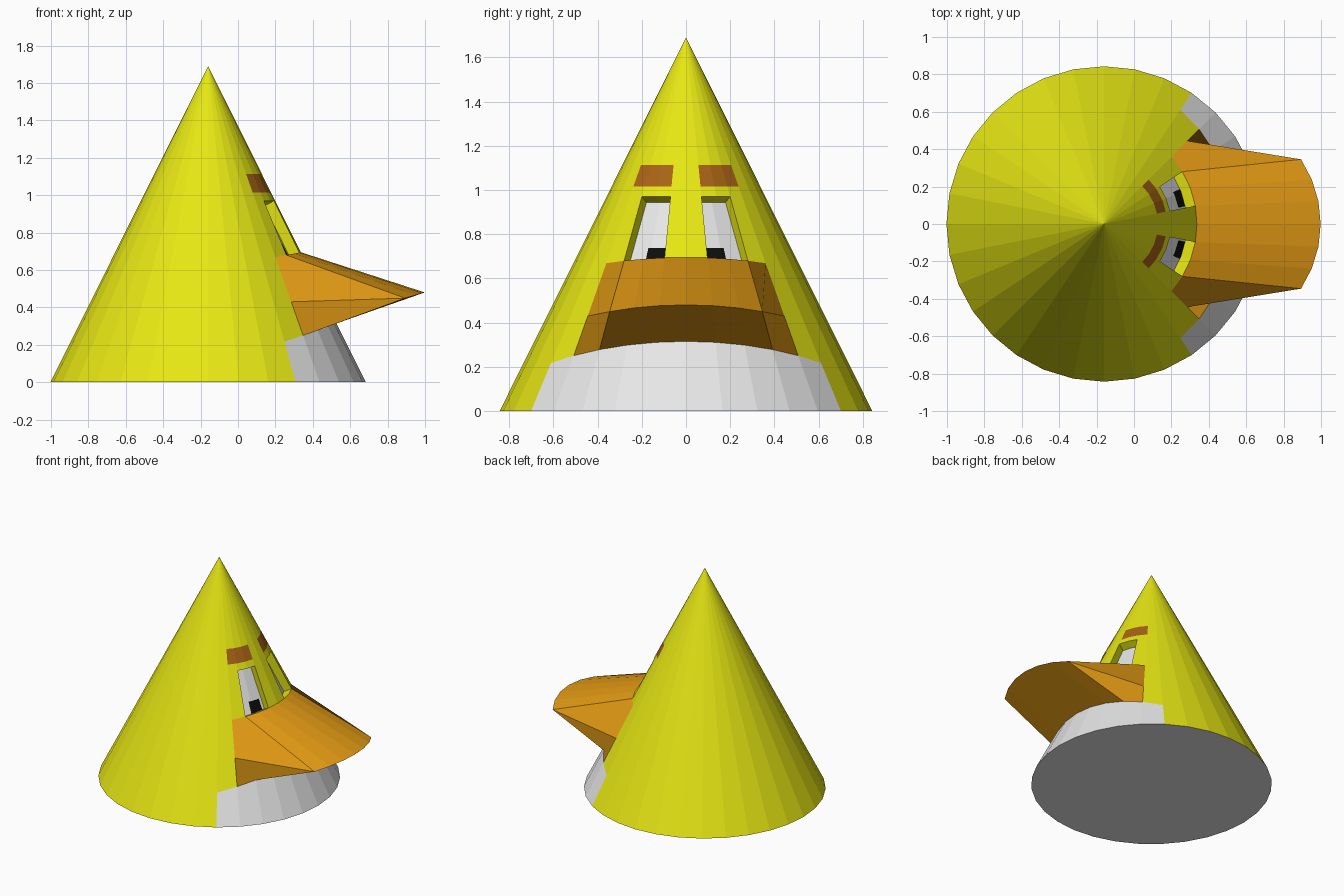
import bpy
from math import sin, cos, radians
from mathutils import Vector

cube = bpy.data.objects.get("Cube")
if cube:
    bpy.data.objects.remove(cube)

CX, RADIUS, HEIGHT, STEP = -0.16, 0.843, 1.69, 11.25
EYE_TOP, BROW_LOW, BROW_HIGH = 0.97, 1.015, 1.112


def material(name, rgb):
    m = bpy.data.materials.new(name)
    m.use_nodes = True
    m.diffuse_color = (*rgb, 1)
    m.node_tree.nodes["Principled BSDF"].inputs["Base Color"].default_value = (*rgb, 1)
    return m


MATS = [material("yellow", (0.8, 0.8, 0.007)),
        material("white", (0.8, 0.8, 0.8)),
        material("orange", (0.78, 0.33, 0.007)),
        material("brown", (0.4, 0.125, 0.008)),
        material("black", (0.004, 0.004, 0.004))]
YELLOW, WHITE, ORANGE, BROWN, BLACK = range(5)


def on_cone(a, z):
    """Point on the 32-sided cone at angle a (degrees) and height z."""
    flat = cos(radians(STEP / 2)) / cos(radians(a % STEP - STEP / 2))
    r = RADIUS * (1 - z / HEIGHT) * flat
    return Vector((CX + r * cos(radians(a)), r * sin(radians(a)), z))


def belly_top(a):
    return 0.315 - 0.22 * (1 - cos(radians(a)))


def beak_top(a):
    return 0.695 - 0.09 * (1 - cos(radians(a)))


class Part:
    """Collects coloured faces, each turned away from (or towards) a centre."""

    def __init__(self, name, centre):
        self.name, self.centre = name, Vector(centre)
        self.verts, self.faces, self.mats, self.index = [], [], [], {}

    def add(self, points, mat, inward=False):
        mid = sum(points, Vector()) / len(points)
        normal = (points[1] - points[0]).cross(points[2] - points[0])
        if (normal.dot(mid - self.centre) < 0) != inward:
            points = points[::-1]
        face = []
        for p in points:
            key = tuple(round(c, 4) for c in p)
            if key not in self.index:
                self.index[key] = len(self.verts)
                self.verts.append(p)
            face.append(self.index[key])
        self.faces.append(face)
        self.mats.append(mat)

    def build(self):
        mesh = bpy.data.meshes.new(self.name)
        mesh.from_pydata(self.verts, [], self.faces)
        for m in MATS:
            mesh.materials.append(m)
        mesh.polygons.foreach_set("material_index", self.mats)
        mesh.update()
        ob = bpy.data.objects.new(self.name, mesh)
        bpy.context.collection.objects.link(ob)


# Cone body, with openings for the beak and the eyes
body = Part("cone_body", (CX, 0, 0.4))
apex = Vector((CX, 0, HEIGHT))
columns = [i * STEP for i in range(-16, 16)]
body.add([on_cone(a, 0) for a in columns], WHITE)
for a in columns:
    b = a + STEP
    mid = abs(a + b) / 2

    def band(low, high, mat):
        body.add([on_cone(a, low(a)), on_cone(b, low(b)),
                  on_cone(b, high(b)), on_cone(a, high(a))], mat)

    def level(z):
        return lambda angle: z

    start = 0
    if mid < 5 * STEP:
        band(level(0), belly_top, WHITE)
    if mid < 4 * STEP:
        if not STEP < mid < 3 * STEP:
            band(beak_top, level(EYE_TOP), YELLOW)
        band(level(EYE_TOP), level(BROW_LOW), YELLOW)
        band(level(BROW_LOW), level(BROW_HIGH), BROWN if mid > STEP else YELLOW)
        start = BROW_HIGH
    elif mid < 5 * STEP:
        start = None
    low = level(start) if start is not None else belly_top
    body.add([on_cone(a, low(a)), on_cone(b, low(b)), apex], YELLOW)
body.build()

# Recessed eyes with a pupil in the lower inner corner
for side, label in ((-1, "front"), (1, "back")):
    tilt = radians(2 * STEP)
    push = Vector((-0.894 * cos(tilt), -0.894 * side * sin(tilt), -0.447)) * 0.06
    inner, middle, outer = STEP, 2 * STEP, 3 * STEP
    pupil_in, pupil_out, pupil_top = 13.5, 24.5, 0.765

    def rim(a, z=None):
        return on_cone(side * a, beak_top(a) if z is None else z)

    eyeball = Part(label + "_eye", (CX, 0, 0.4))
    cols = [inner, pupil_in, middle, pupil_out, outer]
    for a, b in zip(cols, cols[1:]):
        pupil = pupil_in <= a < pupil_out
        for z0, z1, mat in ((None, pupil_top, BLACK if pupil else WHITE),
                            (pupil_top, EYE_TOP, WHITE)):
            eyeball.add([rim(a, z0) + push, rim(b, z0) + push,
                         rim(b, z1) + push, rim(a, z1) + push], mat)
    eyeball.build()

    socket = Part(label + "_eye_socket", rim(middle, 0.83) + push / 2)
    edge = [rim(inner), rim(middle), rim(outer),
            rim(outer, EYE_TOP), rim(middle, EYE_TOP), rim(inner, EYE_TOP)]
    for p, q in zip(edge, edge[1:] + edge[:1]):
        socket.add([p, q, q + push, p + push], YELLOW, inward=True)
    socket.build()

# Wide beak tapering to a curved lip
beak = Part("beak", (0.45, 0, 0.46))


def lip(a):
    c, s = cos(radians(a)), sin(radians(a))
    return Vector((0.376 + 0.622 * c, 0.622 * s, 0.48 - 0.18 * (1 - c)))


def upper(a):
    return on_cone(a, beak_top(a))


def lower(a):
    return on_cone(a, belly_top(a))


for i in range(-3, 3):
    a, b = i * STEP, (i + 1) * STEP
    beak.add([upper(a), upper(b), lip(b), lip(a)], ORANGE)
    beak.add([lower(a), lower(b), lip(b), lip(a)], ORANGE)
for side in (-1, 1):
    near, far = side * 3 * STEP, side * 4 * STEP
    cheek = on_cone(far, 0.43)
    beak.add([upper(far), upper(near), lip(near), cheek], ORANGE)
    beak.add([cheek, lip(near), lower(near), lower(far)], ORANGE)
beak.build()
